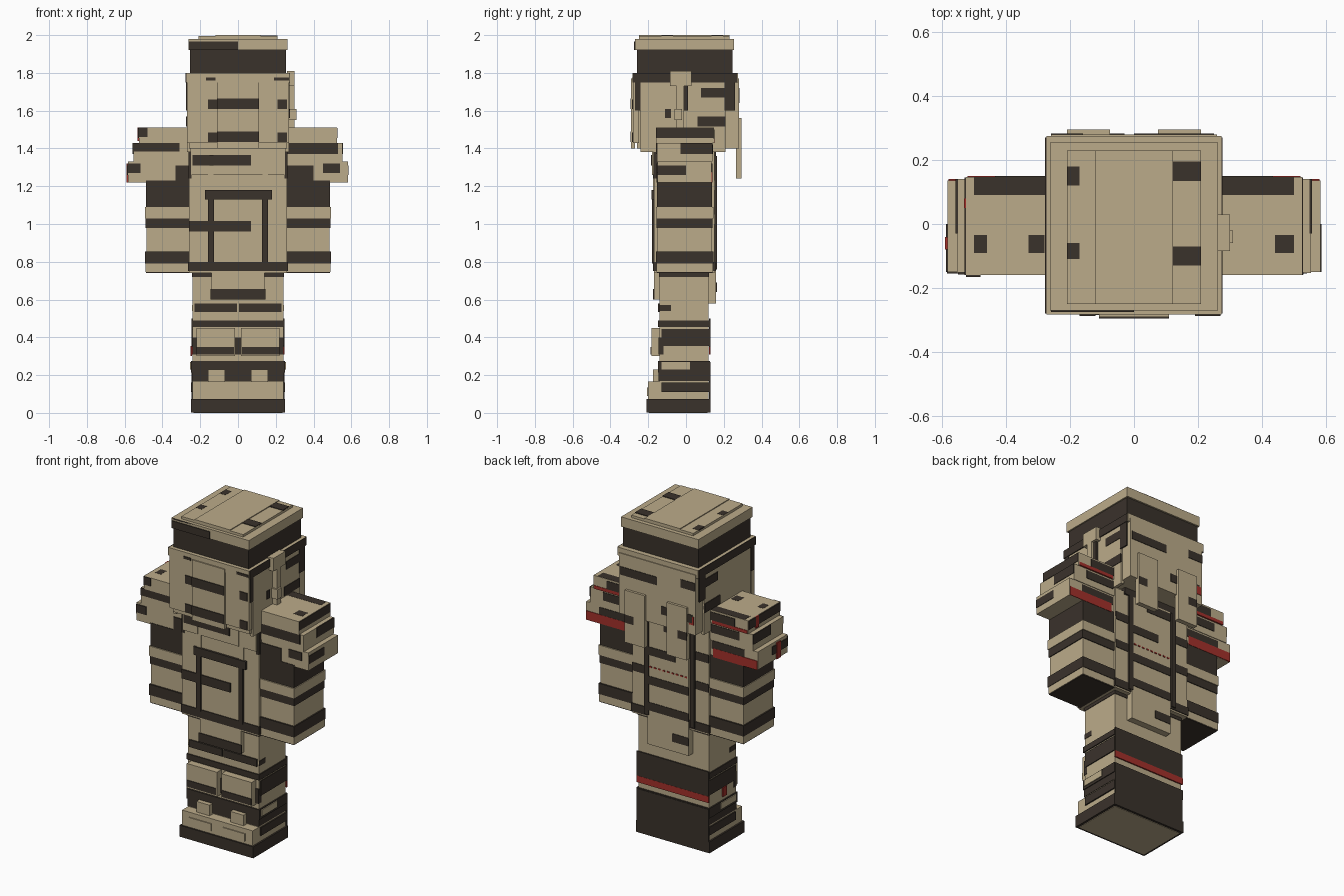
import bpy
import bmesh
from mathutils import Vector

default_cube = bpy.data.objects.get("Cube")
if default_cube:
    bpy.data.objects.remove(default_cube, do_unlink=True)

UNIT = 0.01  # all sizes below are in hundredths
PATCH = 0.5  # thickness of painted plates


def material(name, colour):
    mat = bpy.data.materials.new(name)
    mat.use_nodes = True
    mat.diffuse_color = (*colour, 1)
    mat.node_tree.nodes["Principled BSDF"].inputs["Base Color"].default_value = (*colour, 1)
    return mat


TAN = material("sand cloth", (0.50, 0.41, 0.255))
DARK = material("dark brown", (0.042, 0.032, 0.024))
RED = material("dull red", (0.37, 0.03, 0.023))


def box(name, mat, xs, ys, zs):
    """Axis-aligned block from three (low, high) ranges."""
    ranges = [sorted(r) for r in (xs, ys, zs)]
    low = Vector([r[0] for r in ranges]) * UNIT
    high = Vector([r[1] for r in ranges]) * UNIT
    bm = bmesh.new()
    bmesh.ops.create_cube(bm, size=1)
    for v in bm.verts:
        v.co = (low + high) / 2 + v.co * (high - low)
    mesh = bpy.data.meshes.new(name)
    bm.to_mesh(mesh)
    bm.free()
    mesh.materials.append(mat)
    obj = bpy.data.objects.new(name, mesh)
    bpy.context.collection.objects.link(obj)
    return obj


def pair(name, mat, xs, ys, zs):
    """Block on the left side and its mirror on the right side."""
    box("left_" + name, mat, xs, ys, zs)
    box("right_" + name, mat, [-x for x in xs], ys, zs)


def slab(at):
    return (at - PATCH, at + PATCH * 0.6)


def front(name, mat, at, xs, zs):
    box(name, mat, xs, slab(at), zs)


back = front


def side(name, mat, at, ys, zs):
    box(name, mat, slab(at), ys, zs)


def top(name, mat, at, xs, ys):
    box(name, mat, xs, ys, slab(at))


# Head and hat
box("head", TAN, (-26, 26), (-26, 24), (140, 180))
box("hat_band", DARK, (-25.5, 25.5), (-26, 24.5), (176, 193))
box("hat_brim", TAN, (-26.3, 26.3), (-27, 25.5), (192, 198))
box("hat_crown", TAN, (-21, 21), (-25, 23), (197, 199.5))
box("hat_crown_plate", TAN, (-12, 12), (-25, 23), (198, 200))
box("hat_trim", TAN, (-27.3, 27.3), (-28.3, 27.5), (175, 180))
front("brim_front_stain", DARK, -27, (-26, 0), (192, 196.5))
for s, word in ((1, "left"), (-1, "right")):
    side(word + "_trim_side", DARK, 27.3 * s, (-28, 27), (175, 180))

# Crown stripes
top("crown_stripe_back", DARK, 199.6, (-12, 21), (13.5, 19.5))
top("crown_stripe_front", DARK, 199.6, (0, 21), (-13, -7))
top("crown_spot_back", DARK, 199.3, (-21, -17), (12, 18))
top("crown_spot_front", DARK, 199.3, (-21, -17), (-11, -6))
top("brim_corner_stain", DARK, 197.7, (-25.5, -12), (-27, -20.5))

# Face cloth
box("face_cloth", TAN, (-27, 27), (-28, -25), (143, 176))
box("face_panel", TAN, (-11, 11), (-29, -27), (140, 177))
for z in (161, 143.5):
    front("face_stripe", DARK, -29, (-11, 11), (z, z + 5.5))
    front("cheek_spot_right", DARK, -28, (-16, -11), (z, z + 5))
    front("cheek_spot_left", DARK, -28, (21, 26), (z, z + 5))
front("brow_mark_left", DARK, -28.2, (19, 27), (176, 177.5))
front("brow_mark_right", DARK, -28.2, (-17, -12), (176, 177.5))
pair("cheek", TAN, (25, 27), (-24, 21), (138, 176))
for s, word in ((1, "left"), (-1, "right")):
    side(word + "_cheek_stripe_high", DARK, 27 * s, (8, 21), (167, 172))
    side(word + "_cheek_stripe_low", DARK, 27 * s, (6, 21), (151.5, 157))
    side(word + "_temple_front", DARK, 27 * s, (-27, -24), (160, 176))
    side(word + "_temple_back", DARK, 27 * s, (20.5, 26), (160, 176))

# Back of the head with two hanging flaps
box("nape_cloth", TAN, (-26, 26), (22, 28), (140, 177))
pair("nape_flap", TAN, (7.5, 21), (26.5, 29.5), (124, 156))
back("nape_stripe_high", DARK, 28, (0, 25), (164, 169))
back("nape_stripe_low", DARK, 28, (-24, -3), (147, 152))
back("nape_stripe_short", DARK, 28, (-26, -16), (167, 172))
back("nape_red_mark", RED, 28, (-25, -22), (146, 151))
pair("flap_stripe", DARK, (15, 21), slab(29.2), (136, 141))

# Headset on the left side
box("headset_cup", TAN, (26, 30), (-8.5, 3), (173, 181))
box("headset_stem", TAN, (27, 30), (-5, -1), (150, 174))
box("headset_mic", TAN, (27, 31), (-6, -2), (155, 161))
box("headset_shade", DARK, (26, 28.5), (-2, 1), (160, 174))
side("headset_spot", DARK, 27.2, (-11, -8), (156, 161))

# Torso
box("torso", TAN, (-26, 26), (-15, 13), (74, 143))
box("neck", DARK, (-20, 20), (-16, 16), (136, 144))
pair("vest_side", TAN, (16, 26), (-17, -14), (79, 140))
box("vest_front", TAN, (-13, 13), (-17, -14), (79, 126))
box("chest_plate", TAN, (-13, 13), (-18, -14), (126, 140))
pair("collar_plate", TAN, (15, 25), (-18, -14), (126, 140))
pair("vest_strap", DARK, (12.8, 15.8), (-18, -14), (79, 117))
pair("vest_shoulder_strap", TAN, (13, 16), (-17.5, -14), (117, 140))
box("chest_strap", DARK, (-17.5, 18), (-18.3, -14), (113, 118))
front("chest_stripe", DARK, -18, (-24, 7), (131, 136.5))
front("belly_stripe", DARK, -17.2, (-26, 7), (96, 101.5))
pair("collar_edge", DARK, (24.5, 26.3), (-17.3, -14), (124, 140))
box("belt", DARK, (-26.5, 26.5), (-17.5, 15.5), (75, 80))
box("hem", TAN, (-26, 26), (-17, 15), (74, 75.2))
box("front_tail", TAN, (-14, 14), (-17, -14), (60, 75))
front("front_tail_stripe", DARK, -17, (-14.5, 14.5), (60, 65.5))

# Torso back
box("back_panel", TAN, (-13, 15), (11, 16), (58, 136))
pair("back_side_panel", TAN, (17, 26), (11, 15), (79, 138))
pair("back_strap", DARK, (14, 17), (11, 16.3), (76, 136))
for z, xs in ((130, (-13, 4)), (113, (-4, 14)), (95, (-13, 14)), (79, (-13, 14)), (64, (-13, -2))):
    back("back_stripe", DARK, 16, xs, (z, z + 5))
for z in (100, 118):
    pair("back_side_stripe", DARK, (17, 26), slab(15), (z, z + 5))
for x in range(-12, 14, 3):
    back("back_stitch", RED, 16.1, (x, x + 1.5), (105.5, 106.3))

# Arms
pair("arm", TAN, (25, 48.5), (-15, 13.5), (75, 124))
pair("upper_sleeve", DARK, (25.5, 48.8), (-15.3, 13.8), (109, 123))
pair("sleeve_cuff", TAN, (26, 49.3), (-16, 14.5), (103, 109))
pair("forearm_stripe", DARK, (25.5, 49), (-15.5, 14), (98, 103))
pair("glove_stripe", DARK, (25.5, 49.3), (-16, 14.5), (79, 85.5))
pair("glove", TAN, (26, 49), (-15.6, 14.2), (74.5, 79))
pair("glove_palm", DARK, (26, 48.8), (-15.4, 14), (74, 74.8))

# Shoulder pads in three tiers
for low, high, reach, ys in ((143, 151, 52.5, (-16, 14.7)), (133, 143, 55.3, (-15.3, 14)), (122, 133, 58.3, (-15, 13.6))):
    pair("shoulder_tier", TAN, (26, reach), ys, (low, high))
    pair("shoulder_back_stripe", DARK, (27, reach - 9), slab(ys[1]), (high - 6, high - 1))
pair("shoulder_back_red", RED, (28, 58), slab(13.7), (122, 127.5))
pair("shoulder_back_red_thin", RED, (28, 52), slab(14.7), (143, 145))
pair("shoulder_top_stripe", DARK, (27, 50), (9, 14.5), slab(150.8))
front("left_shoulder_stripe", DARK, -15.3, (26, 53), (137, 143))
front("left_shoulder_low_stripe", DARK, -15, (26, 40), (122, 131))
front("left_shoulder_spot", DARK, -15, (45, 54), (127, 132))
front("right_shoulder_stripe", DARK, -15.3, (-55, -31), (138.5, 143))
front("right_shoulder_low_stripe", DARK, -15, (-33, -26), (122, 131))
front("right_shoulder_spot", DARK, -15, (-58.5, -51.5), (127, 132))
front("right_shoulder_corner", DARK, -16, (-52.5, -48), (146, 151))
top("left_shoulder_top_spot", DARK, 150.8, (44, 50), (-9, -3.5))
top("right_shoulder_top_spot", DARK, 150.8, (-50, -46), (-9, -3.5))
top("right_shoulder_inner_spot", DARK, 150.8, (-33, -28), (-9, -3.5))
for s, word in ((1, "left"), (-1, "right")):
    side(word + "_shoulder_cap_stripe", DARK, 52.5 * s, (-16, 14.5), (145.5, 150.8))
    side(word + "_shoulder_mid_stripe", DARK, 55.3 * s, (-3, 14), (137, 143))
    side(word + "_shoulder_edge_stripe", DARK, 58.3 * s, (-15, 0), (126, 131))
side("right_shoulder_red_mark", RED, -52.7, (5, 8), (144, 151))
side("right_shoulder_red_edge", RED, -58.5, (-8, -4), (122, 132))

# Legs
pair("leg", TAN, (0, 24), (-14, 12), (0.5, 75))
pair("hip_band", DARK, (14, 24.3), (-14.3, 12.3), (72, 74))
pair("thigh_stripe", DARK, (0.5, 23), slab(-14.2), (53.5, 58))
pair("thigh_side_stripe", DARK, slab(24), (-14, -8), (54, 57))
pair("knee_band", DARK, (0, 24.7), (-14.7, 12.7), (45.5, 49))
pair("calf_wrap", DARK, (10, 24.6), (-13, 12.6), (35.5, 44.5))
pair("knee_gap", DARK, (0, 24.2), (-14.6, -12), (31, 40))
pair("knee_pad", TAN, (1.5, 22), (-18.3, -13), (30, 45))
pair("knee_pad_stripe", DARK, (2, 22), slab(-18.2), (31, 35))
pair("ankle_band", DARK, (0, 24.8), (-14.7, 12.7), (21.5, 27.5))
pair("ankle_side_patch", TAN, slab(25), (-13, 2), (23, 27))
pair("boot_top", DARK, (0, 24.3), (-14.5, 12.4), (17, 22))
pair("boot_side_stripe", DARK, (12, 24.8), (-13, 12.6), (11, 16))

# Back of the legs
back("calf_back_high", DARK, 12.7, (-24.5, 24.5), (35, 50))
back("calf_back_low", DARK, 12.7, (-24.5, 24.5), (7, 27))
back("calf_red_band", RED, 12.8, (-24.5, 24.5), (31, 35))
side("right_calf_red_mark", RED, -24.7, (-4, 0), (30, 35.5))

# Boots
pair("toe_cap", TAN, (0, 24), (-20, -10), (6, 16.5))
pair("toe_plate", TAN, (4, 19), (-20.6, -18), (9, 13.5))
pair("boot_lace", TAN, (7, 16), (-17.5, -13), (16, 23))
pair("boot_sole", DARK, (0, 25), (-21, 13), (0.3, 7.3))
pair("sole_pad", TAN, (0, 23.5), (-19.5, 11.5), (0, 0.6))
